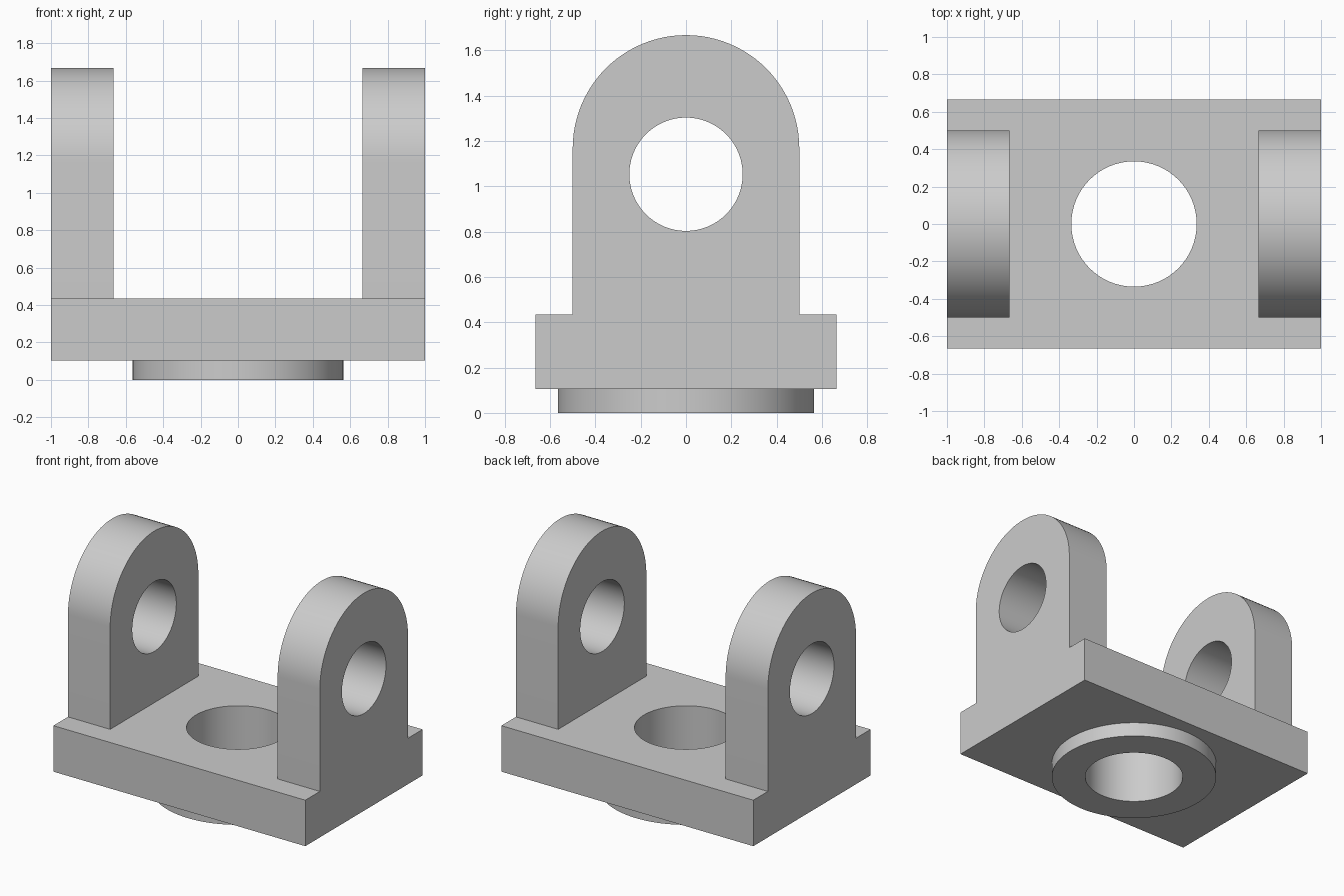
import bpy
import bmesh
from math import cos, sin, pi, radians
from mathutils import Matrix, Vector

if "Cube" in bpy.data.objects:
    bpy.data.objects.remove(bpy.data.objects["Cube"])

SEGMENTS = 96
BASE_BOTTOM, BASE_TOP = 0.105, 0.435
BORE_RADIUS = 0.335
LUG_INNER, LUG_RADIUS, ARC_Z = 0.665, 0.5, 1.167

grey = bpy.data.materials.new("plain grey")
grey.use_nodes = True
colour = (0.6, 0.6, 0.6, 1)
grey.diffuse_color = colour
grey.node_tree.nodes["Principled BSDF"].inputs["Base Color"].default_value = colour


def arc(radius, centre_v=0, sweep=2 * pi, closed=True):
    """Points on an arc; a closed circle omits its repeated end point."""
    steps = SEGMENTS if closed else SEGMENTS // 2
    count = steps if closed else steps + 1
    return [(radius * cos(sweep * i / steps), centre_v + radius * sin(sweep * i / steps))
            for i in range(count)]


def plate(name, outline, hole, depth, placement):
    """Fill an outline around a hole, extrude it along local z and place it."""
    bm = bmesh.new()
    edges = []
    for loop in (outline, hole):
        verts = [bm.verts.new((u, v, 0)) for u, v in loop]
        edges += [bm.edges.new((a, b)) for a, b in zip(verts, verts[1:] + verts[:1])]
    bmesh.ops.triangle_fill(bm, edges=edges, use_beauty=True, normal=Vector((0, 0, 1)))
    extruded = bmesh.ops.extrude_face_region(bm, geom=bm.faces[:], use_keep_orig=True)
    top = [g for g in extruded["geom"] if isinstance(g, bmesh.types.BMVert)]
    bmesh.ops.translate(bm, verts=top, vec=(0, 0, depth))
    bmesh.ops.transform(bm, matrix=placement, verts=bm.verts[:])
    bmesh.ops.recalc_face_normals(bm, faces=bm.faces[:])
    mesh = bpy.data.meshes.new(name)
    bm.to_mesh(mesh)
    bm.free()
    mesh.materials.append(grey)
    obj = bpy.data.objects.new(name, mesh)
    bpy.context.collection.objects.link(obj)
    bpy.ops.object.select_all(action="DESELECT")
    obj.select_set(True)
    bpy.context.view_layer.objects.active = obj
    bpy.ops.object.shade_smooth_by_angle(angle=radians(30))
    return obj


# Rectangular base with the central bore
bore = arc(BORE_RADIUS)
rectangle = [(-1, -0.665), (1, -0.665), (1, 0.665), (-1, 0.665)]
plate("base_plate", rectangle, bore, BASE_TOP - BASE_BOTTOM,
      Matrix.Translation((0, 0, BASE_BOTTOM)))

# Round collar beneath the base
plate("bottom_collar", arc(0.565), bore, BASE_BOTTOM, Matrix.Identity(4))

# Two round-topped lugs with pin holes; profile axes map to y and z
lug = [(-LUG_RADIUS, BASE_TOP), (LUG_RADIUS, BASE_TOP)]
lug += arc(LUG_RADIUS, ARC_Z, pi, closed=False)
pin_hole = arc(0.25, 1.053)
upright = Matrix(((0, 0, 1, 0), (1, 0, 0, 0), (0, 1, 0, 0), (0, 0, 0, 1)))
for name, x in (("right_lug", -1), ("left_lug", LUG_INNER)):
    plate(name, lug, pin_hole, 1 - LUG_INNER, Matrix.Translation((x, 0, 0)) @ upright)
